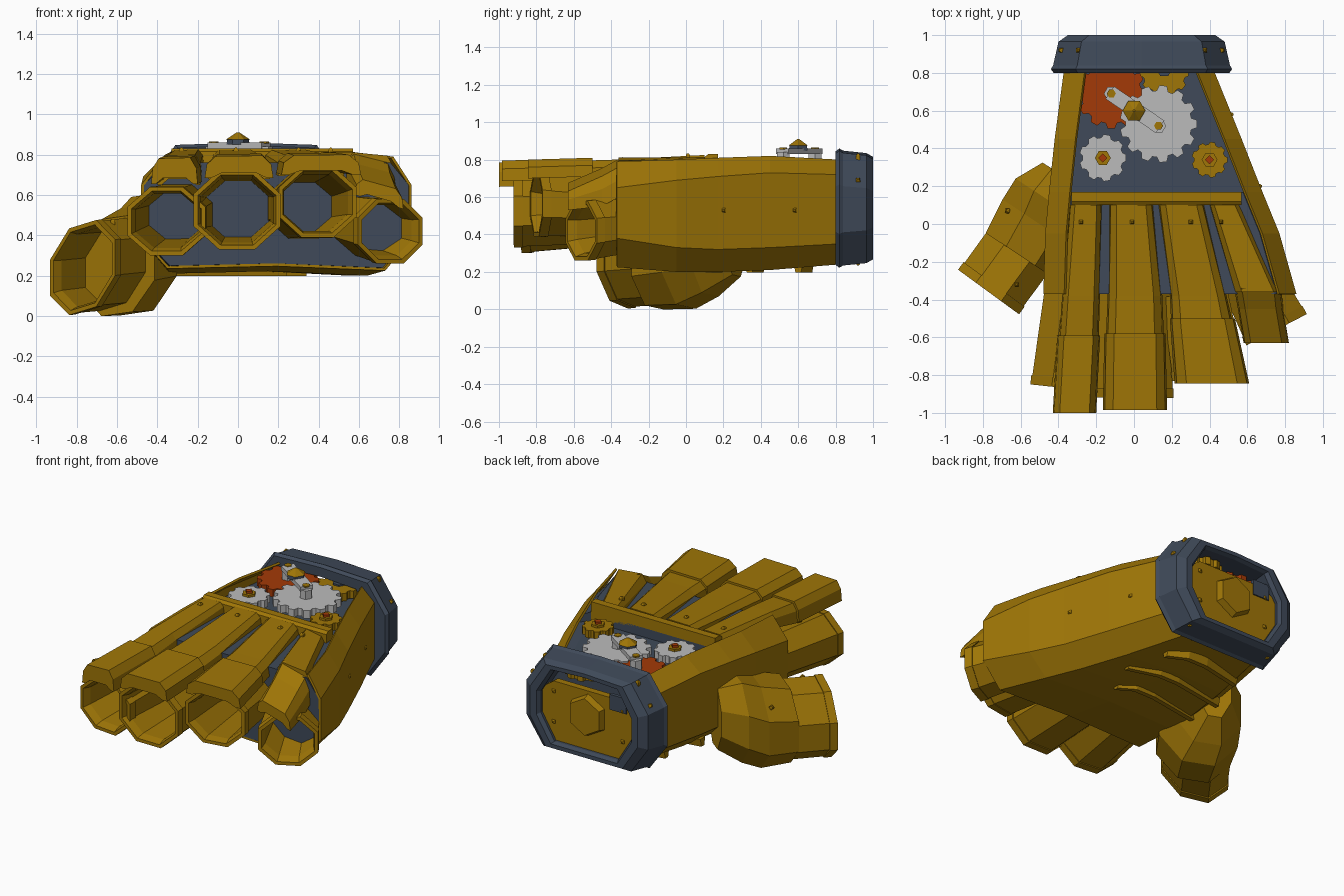
import bpy, bmesh, math
from mathutils import Vector

cube = bpy.data.objects.get("Cube")
if cube:
    bpy.data.objects.remove(cube, do_unlink=True)


def material(name, rgb):
    m = bpy.data.materials.new(name)
    m.use_nodes = True
    m.diffuse_color = (*rgb, 1)
    m.node_tree.nodes["Principled BSDF"].inputs["Base Color"].default_value = (*rgb, 1)
    return m


GOLD = material("aged gold", (0.35, 0.182, 0.002))
BLUE = material("slate blue", (0.050, 0.068, 0.100))
SILVER = material("pale silver", (0.50, 0.50, 0.50))
RUST = material("rust orange", (0.37, 0.042, 0.002))


def loft(name, rings, mat, caps=True, loop=False, closed=True):
    """Skin a row of equal rings; loop joins the last ring to the first."""
    bm = bmesh.new()
    vs = [[bm.verts.new(p) for p in r] for r in rings]
    n = len(vs[0])
    pairs = list(zip(vs, vs[1:])) + ([(vs[-1], vs[0])] if loop else [])
    for a, b in pairs:
        for i in range(n if closed else n - 1):
            j = (i + 1) % n
            bm.faces.new((a[i], a[j], b[j], b[i]))
    if caps and not loop:
        bm.faces.new(vs[0])
        bm.faces.new(vs[-1])
    bmesh.ops.recalc_face_normals(bm, faces=bm.faces)
    me = bpy.data.meshes.new(name)
    bm.to_mesh(me)
    bm.free()
    me.materials.append(mat)
    ob = bpy.data.objects.new(name, me)
    bpy.context.collection.objects.link(ob)
    return ob


def ring(c, axis, rx, rz, n=8, shear=0.0):
    """Flat-topped polygon around c, square to a level axis."""
    side = Vector(axis).cross(Vector((0, 0, 1))).normalized()
    k = 1 / math.cos(math.pi / n)
    return [Vector(c) + side * rx * k * math.cos(a)
            + Vector((0, 0, rz * k * math.sin(a) - shear * rx * k * math.cos(a)))
            for a in (math.tau * (i + 0.5) / n for i in range(n))]


def peg(name, x, y, z0, z1, r, mat, n=6, tip=1.0):
    """Upright prism, or a pyramid when tip is small."""
    def circle(z, s):
        return [(x + s * math.cos(math.tau * i / n), y + s * math.sin(math.tau * i / n), z)
                for i in range(n)]
    return loft(name, [circle(z0, r), circle(z1, r * tip)], mat)


def stud(name, p, d):
    """Small square screw head facing along d."""
    p, d = Vector(p), Vector(d).normalized()
    u = d.orthogonal().normalized() * 0.016
    v = d.cross(u)
    loft(name, [[p + (u * s + v * t) * k + d * h for s, t in ((1, 0), (0, 1), (-1, 0), (0, -1))]
                for h, k in ((-0.02, 1), (0.004, 1), (0.014, 0.4))], GOLD)


# Hand body: y, left edge, right edge, top, upper fold, lower fold, bottom
STATIONS = [(-0.37, -0.48, 0.86, 0.79, 0.65, 0.38, 0.235),
            (-0.05, -0.47, 0.77, 0.80, 0.69, 0.33, 0.21),
            (0.17, -0.45, 0.68, 0.81, 0.71, 0.32, 0.21),
            (0.45, -0.42, 0.57, 0.82, 0.73, 0.33, 0.22),
            (0.82, -0.37, 0.42, 0.80, 0.72, 0.35, 0.25)]


def body_ring(s, inset=0.0, top=None):
    y, l, r, t, u, w, b = s
    l, r, b = l + inset, r - inset, b + inset
    t = top or t
    m = (l + r) / 2
    return [(l + 0.11, y, t), (l, y, min(u, t - 0.03)), (l, y, w), (l + 0.13, y, b), (m, y, b + 0.012),
            (r - 0.13, y, b - 0.01), (r, y, w), (r, y, min(u, t - 0.03)), (r - 0.09, y, t)]


shell = loft("hand_shell", [body_ring(s) for s in STATIONS], GOLD, caps=False, closed=False)
wall = shell.modifiers.new("thickness", "SOLIDIFY")
wall.thickness, wall.offset = 0.014, -1
loft("knuckle_core", [body_ring(s, 0.014, 0.76) for s in STATIONS[:3]], BLUE)
loft("gear_floor", [body_ring(s, 0.014, 0.70) for s in STATIONS[2:]], BLUE)
loft("cross_bar", [[(x, y, z) for y, z in ((0.10, 0.70), (0.10, 0.815), (0.12, 0.83),
                                           (0.17, 0.83), (0.17, 0.70))]
                   for x in (-0.33, 0.57)], GOLD)

# Palm ridges
for i, (x0, x1, y) in enumerate([(0.26, -0.28, 0.60), (0.34, -0.36, 0.34), (0.24, -0.36, 0.12)]):
    rows = [(x0, y), (0.14, y + 0.06), (0, y + 0.06), (x1, y)]
    loft(f"palm_ridge_{i + 1}", [[(x, yy - 0.025, 0.25), (x, yy - 0.015, 0.198),
                                  (x, yy + 0.015, 0.198), (x, yy + 0.025, 0.25)]
                                 for x, yy in rows], GOLD)


# Fingers
def tube(name, front, back, rx, rz, wall=0.035, taper=0.89, shear=0.0):
    f, b = Vector(front), Vector(back)
    flat = Vector((f.x - b.x, f.y - b.y, 0))
    mid = f - (f - b).normalized() * 0.05
    rows = [(b, taper, 0), (mid, 0.97, 0), (mid, 1, 0), (f, 1, 0), (f, 1, wall * 0.6),
            (mid, 1, wall), (b, taper, wall)]
    loft(name, [ring(c, flat, rx * k - w, rz * k - w, 8, shear) for c, k, w in rows], GOLD, loop=True)


def plate(name, rows, roll=0.0):
    """Solid arched armour plate; rows hold y, left, right, top and side drop."""
    arch = [(0, 1), (0.03, 0.4), (0.16, 0.03), (0.84, 0), (0.97, 0.4), (1, 1),
            (0.9, 1), (0.75, 0.78), (0.25, 0.78), (0.1, 1)]
    loft(name, [[(l + (r - l) * f, y, t - d * g - roll * f) for f, g in arch]
                for y, l, r, t, d in rows], GOLD)


# Each finger: tube front, tube back, radii, plate edges at root, knuckle and tip, top, drop
FINGERS = {
    "index": ((-0.355, -0.87, 0.47), (-0.30, -0.36, 0.50), 0.195, 0.17,
              (-0.34, -0.17), (-0.38, -0.18), -0.61, (-0.43, -0.20), -1.0, 0.795, 0.13),
    "middle": ((-0.005, -0.92, 0.525), (0.0, -0.36, 0.53), 0.215, 0.195,
               (-0.13, 0.10), (-0.14, 0.15), -0.60, (-0.165, 0.175), -0.985, 0.805, 0.11),
    "ring": ((0.395, -0.80, 0.565), (0.32, -0.36, 0.54), 0.195, 0.175,
             (0.13, 0.37), (0.19, 0.49), -0.52, (0.215, 0.61), -0.845, 0.81, 0.10)}
for name, (f, b, rx, rz, root, knuckle, seam, tip, end, top, drop) in FINGERS.items():
    tube(f"{name}_finger_tube", f, b, rx, rz)
    k = (seam + 0.38) / (end + 0.38)
    sl, sr = (knuckle[i] + (tip[i] - knuckle[i]) * k for i in (0, 1))
    plate(f"{name}_finger_back_plate", [(0.10, *root, 0.825, 0.07), (-0.38, *knuckle, 0.80, 0.10),
                                        (seam - 0.02, sl, sr, top - 0.015, drop)])
    plate(f"{name}_finger_front_plate", [(seam + 0.02, sl - 0.008, sr + 0.008, top, drop),
                                         (end, *tip, top - 0.01, drop)])
tube("little_finger_tube", (0.755, -0.56, 0.42), (0.62, -0.30, 0.45), 0.18, 0.16)
plate("little_finger_back_plate", [(0.10, 0.40, 0.56, 0.82, 0.07), (-0.36, 0.53, 0.78, 0.82, 0.14)], 0.03)
plate("little_finger_front_plate", [(-0.34, 0.53, 0.78, 0.83, 0.15), (-0.45, 0.55, 0.79, 0.77, 0.15),
                                    (-0.63, 0.58, 0.82, 0.69, 0.09)], 0.07)
for i, x in enumerate((-0.28, -0.01, 0.30, 0.46)):
    stud(f"finger_screw_{i + 1}", (x, 0.01, 0.82), (0, 0, 1))

# Thumb
T = (-0.55, -0.83, 0)
loft("thumb_base", [ring(c, T, rx, rz, 8, 0.12) for c, rx, rz in
                    [((-0.40, 0.27, 0.38), 0.10, 0.20), ((-0.46, 0.13, 0.34), 0.20, 0.26),
                     ((-0.50, 0.00, 0.28), 0.235, 0.265), ((-0.60, -0.17, 0.25), 0.222, 0.24)]], GOLD)
tube("thumb_tube", (-0.77, -0.36, 0.24), (-0.58, -0.10, 0.26), 0.20, 0.215, taper=0.98, shear=0.25)
stud("thumb_base_screw", (-0.67, 0.07, 0.43), (-0.6, 0.3, 0.7))
stud("thumb_tube_screw", (-0.62, -0.32, 0.468), (0, 0, 1))


# Cuff
def cuff_ring(y, dx, dz):
    hx, hz = 0.48 - dx, 0.313 - dz
    a, c = hx - 0.13 + dx * 0.2, hz - 0.18 + dz * 0.2
    pts = [(hx, c), (a, hz), (0, hz + 0.012), (-a, hz), (-hx, c), (-hx, -c), (-a, -hz),
           (0, -hz), (a, -hz), (hx, -c)]
    return [(0.04 + x, y, 0.535 + z) for x, z in pts]


loft("cuff", [cuff_ring(*row) for row in (
    (0.80, 0.015, 0.015), (0.82, 0, 0), (0.84, 0.012, 0.012), (0.965, 0.04, 0.025),
    (1.0, 0.09, 0.045), (1.0, 0.135, 0.07), (0.975, 0.15, 0.08), (0.80, 0.12, 0.075))], BLUE, loop=True)
back = [[(x, y, min(z, 0.685)) for x, _, z in cuff_ring(y, 0.125, 0.07)] for y in (0.91, 0.955)]
loft("wrist_plate", back, GOLD)
loft("wrist_boss", [ring((0.04, y, 0.53), (0, 1, 0), r, r, 6) for y, r in ((0.95, 0.12), (0.995, 0.105))], GOLD)
loft("wrist_panel", [ring((-0.18, y, 0.66), (0, 1, 0), 0.06, 0.05, 4) for y in (0.94, 0.963)], BLUE)
for s in (-1, 1):
    for z in (0.42, 0.62):
        stud("wrist_screw", (0.04 + 0.25 * s, 0.955, z), (0, 1, 0))
    stud("cuff_top_screw", (0.04 + 0.335 * s, 0.92, 0.818), (0, 0, 1))
    stud("cuff_base_screw", (0.04 + 0.30 * s, 0.92, 0.248), (0, 0, -1))
    stud("cuff_side_screw", (0.04 + 0.425 * s, 0.92, 0.69), (s, 0, 0.6))
for y, x in ((0.20, 0.664), (0.58, 0.513)):
    stud("shell_screw", (x, y, 0.53), (1, 0, 0))


# Gear train
def gear(name, x, y, r, teeth, mat, z=0.735):
    prof = []
    for i in range(teeth):
        for off, k in ((-0.36, 0.86), (-0.2, 1), (0.2, 1), (0.36, 0.86)):
            a = math.tau * (i + off) / teeth
            prof.append((x + r * k * math.cos(a), y + r * k * math.sin(a)))
    loft(name, [[(px, py, h) for px, py in prof] for h in (z, z + 0.05)], mat)
    peg(name + "_axle", x, y, 0.69, z + 0.02, r * 0.3, BLUE)


gear("large_gear", 0.13, 0.53, 0.205, 13, SILVER)
gear("rust_gear", -0.12, 0.69, 0.185, 12, RUST, 0.725)
gear("small_silver_gear", -0.165, 0.35, 0.125, 9, SILVER)
gear("small_gold_gear", 0.40, 0.34, 0.095, 9, GOLD)
gear("rear_gold_gear", 0.16, 0.80, 0.13, 10, GOLD, 0.715)
peg("rear_gear_nut", 0.16, 0.82, 0.76, 0.775, 0.042, BLUE)
for n, x, y in (("silver", -0.165, 0.35), ("gold", 0.40, 0.34)):
    peg(f"{n}_gear_nut", x, y, 0.78, 0.80, 0.042, GOLD)
    peg(f"{n}_gear_pin", x, y, 0.79, 0.815, 0.024, RUST, 4)

# Link arm with its cap
p, q = Vector((-0.12, 0.69, 0)), Vector((0.13, 0.52, 0))
along = (q - p).normalized()
side = Vector((-along.y, along.x, 0)) * 0.04
outline = [p - along * 0.01 + side, q + along * 0.01 + side, q + along * 0.01 - side, p - along * 0.01 - side]
loft("link_arm", [[v + Vector((0, 0, z)) for v in outline] for z in (0.83, 0.86)], SILVER)
for i, e in enumerate((p, q)):
    peg(f"link_post_{i + 1}", e.x, e.y, 0.77, 0.84, 0.04, SILVER)
    peg(f"link_nut_{i + 1}", e.x, e.y, 0.855, 0.864, 0.024, GOLD)
peg("cap_collar", 0, 0.60, 0.85, 0.88, 0.058, BLUE, 6, 0.9)
peg("cap_point", 0, 0.60, 0.875, 0.91, 0.06, GOLD, 6, 0.1)
